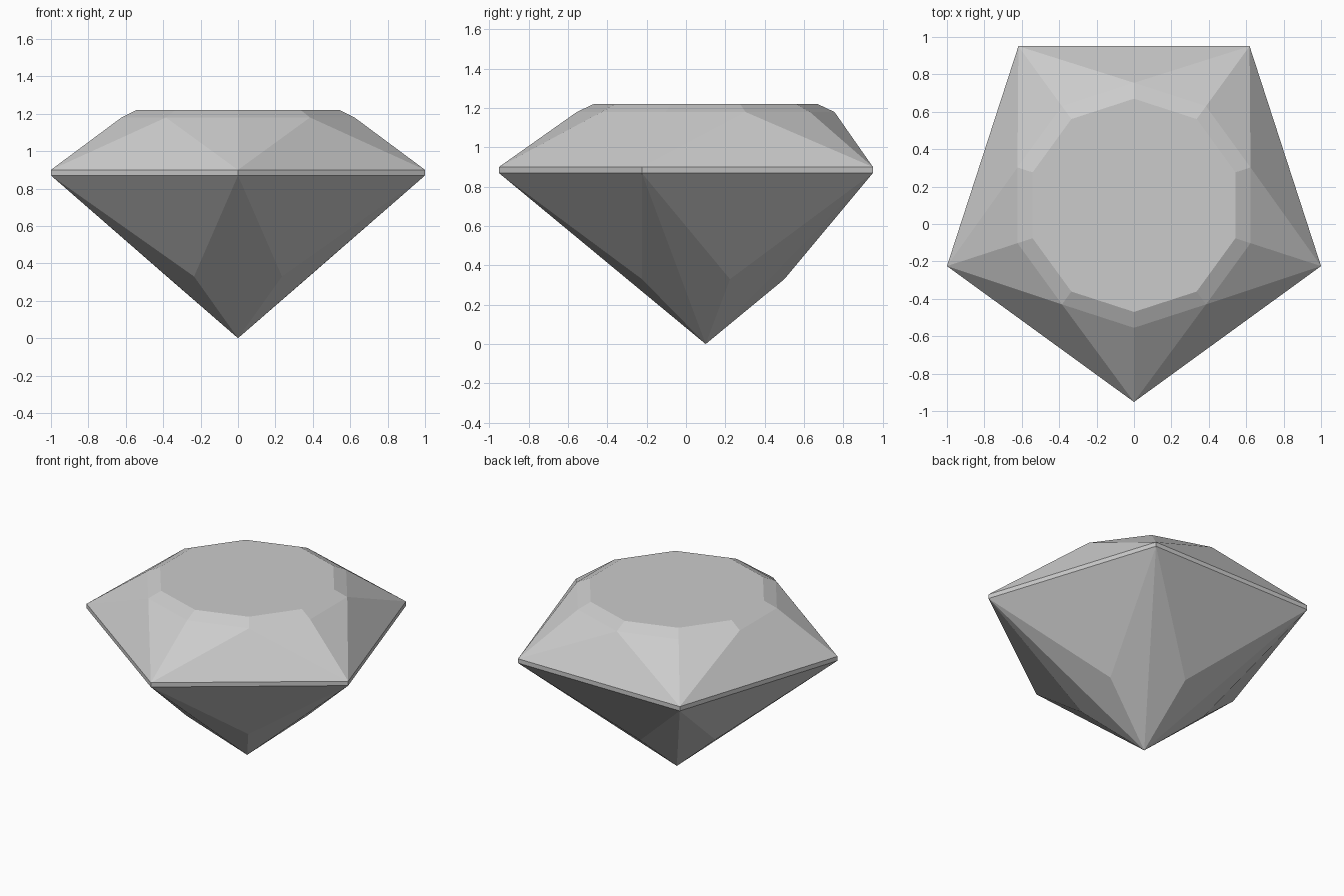
import bpy, bmesh
from math import sin, cos, pi

# Remove the default cube
cube = bpy.data.objects.get("Cube")
if cube:
    bpy.data.objects.remove(cube, do_unlink=True)

SIDES = 5
CENTRE_Y = 0.1
CORNER_R = 1.0515

# Material
stone = bpy.data.materials.new("stone grey")
stone.use_nodes = True
grey = (0.6, 0.6, 0.6, 1.0)
stone.diffuse_color = grey
stone.node_tree.nodes["Principled BSDF"].inputs["Base Color"].default_value = grey

bm = bmesh.new()


def ring(radius, z, count=SIDES, turn=0.0):
    """Ring of vertices around the gem axis; the first faces front, plus a turn."""
    verts = []
    for i in range(count):
        a = -pi / 2 + turn + 2 * pi * i / count
        verts.append(bm.verts.new((radius * cos(a), CENTRE_Y + radius * sin(a), z)))
    return verts


# Levels: even entries of the ten-sided rings line up with the girdle corners
tip = bm.verts.new((0, CENTRE_Y, 0))
pavilion = ring(0.40, 0.33, turn=pi / SIDES)
girdle_low = ring(CORNER_R, 0.87)
girdle_high = ring(CORNER_R, 0.90)
crown = ring(0.655, 1.18, 2 * SIDES)
table = ring(0.57, 1.22, 2 * SIDES)

for i in range(SIDES):
    j = (i + 1) % SIDES
    low_a, low_b = girdle_low[i], girdle_low[j]
    high_a, high_b = girdle_high[i], girdle_high[j]
    corner_a, middle, corner_b = crown[2 * i], crown[2 * i + 1], crown[2 * j]
    # Pavilion: one main facet and two half kites down to the tip
    bm.faces.new((low_b, low_a, pavilion[i]))
    bm.faces.new((low_a, tip, pavilion[i]))
    bm.faces.new((tip, low_b, pavilion[i]))
    # Girdle wall
    bm.faces.new((low_a, low_b, high_b, high_a))
    # Crown: one main facet and two half kites
    bm.faces.new((high_a, high_b, middle))
    bm.faces.new((high_a, middle, corner_a))
    bm.faces.new((high_b, corner_b, middle))

# Narrow bevel band and flat table
for i in range(2 * SIDES):
    j = (i + 1) % (2 * SIDES)
    bm.faces.new((crown[i], crown[j], table[j], table[i]))
bm.faces.new(table)

bmesh.ops.recalc_face_normals(bm, faces=bm.faces)
mesh = bpy.data.meshes.new("faceted_gem")
bm.to_mesh(mesh)
bm.free()
mesh.materials.append(stone)
gem = bpy.data.objects.new("faceted_gem", mesh)
bpy.context.collection.objects.link(gem)
